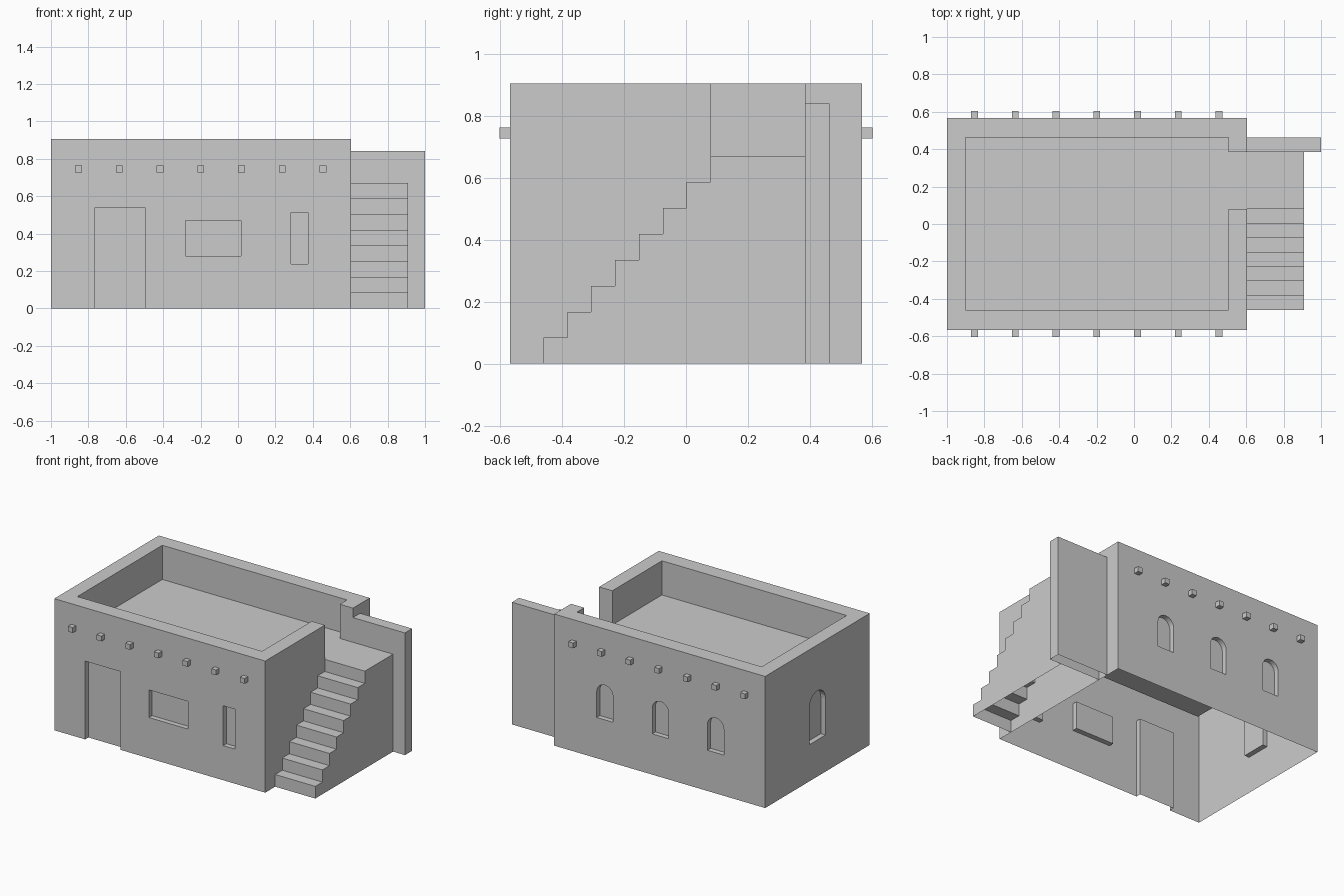
import bpy, bmesh, math

if "Cube" in bpy.data.objects:
    bpy.data.objects.remove(bpy.data.objects["Cube"])

X0, X1, Y, TOP, ROOF = -1.0, 0.605, 0.568, 0.905, 0.67
DEPTH = 0.035


def prism(name, outline, axis, a, b):
    """Extrude a 2D outline along an axis (0: yz, 1: xz, 2: xy) from a to b."""
    bm = bmesh.new()

    def point(p, t):
        co = list(p)
        co.insert(axis, t)
        return co
    face = bm.faces.new([bm.verts.new(point(p, a)) for p in outline])
    moved = bmesh.ops.extrude_face_region(bm, geom=[face])["geom"]
    shift = [0, 0, 0]
    shift[axis] = b - a
    bmesh.ops.translate(bm, vec=shift, verts=[v for v in moved if isinstance(v, bmesh.types.BMVert)])
    bmesh.ops.recalc_face_normals(bm, faces=bm.faces)
    mesh = bpy.data.meshes.new(name)
    bm.to_mesh(mesh)
    bm.free()
    obj = bpy.data.objects.new(name, mesh)
    bpy.context.collection.objects.link(obj)
    return obj


def rect(u0, u1, v0, v1):
    return [(u0, v0), (u1, v0), (u1, v1), (u0, v1)]


def arch(center, radius, sill, spring, n=12):
    curve = [(center + radius * math.cos(math.pi * i / n),
              spring + radius * math.sin(math.pi * i / n)) for i in range(n + 1)]
    return [(center - radius, sill), (center + radius, sill)] + curve


def cut(obj, cutter):
    cutter.hide_render = True
    mod = obj.modifiers.new("cut", "BOOLEAN")
    mod.operation = "DIFFERENCE"
    mod.solver = "EXACT"
    mod.object = cutter
    bpy.context.view_layer.objects.active = obj
    bpy.ops.object.modifier_apply(modifier=mod.name)
    bpy.data.objects.remove(cutter)


def open_side(obj, axis, value):
    """Remove the faces lying in one plane: open undersides and hidden joints."""
    bm = bmesh.new()
    bm.from_mesh(obj.data)
    flat = [f for f in bm.faces if all(abs(v.co[axis] - value) < 1e-4 for v in f.verts)]
    bmesh.ops.delete(bm, geom=flat, context="FACES")
    bm.to_mesh(obj.data)
    bm.free()


# House body
house = prism("house_walls", rect(X0, X1, -Y, Y), 2, 0, TOP)

# Sunken roof terrace, with a gap in the parapet at the stair landing
terrace = [(-0.9, -0.46), (0.505, -0.46), (0.505, 0.08), (0.7, 0.08),
           (0.7, 0.385), (0.505, 0.385), (0.505, 0.463), (-0.9, 0.463)]
cut(house, prism("terrace_cutter", terrace, 2, ROOF, 1.1))

# Front door and windows
for opening in (rect(-0.765, -0.497, -0.1, 0.538),
                rect(-0.28, 0.016, 0.28, 0.47),
                rect(0.284, 0.374, 0.238, 0.512)):
    cut(house, prism("front_cutter", opening, 1, -Y - 0.1, -Y + DEPTH))

# Arched windows in the back and left walls
for x in (-0.623, -0.203, 0.22):
    cut(house, prism("back_cutter", arch(x, 0.062, 0.28, 0.457), 1, Y - DEPTH, Y + 0.1))
cut(house, prism("left_cutter", arch(0, 0.087, 0.252, 0.503), 0, X0 - 0.1, X0 + DEPTH))
open_side(house, 2, 0)

# Outside stair with landing
steps, going = 8, 0.077
profile = [(0.385, 0), (-0.46, 0)]
for i in range(steps):
    y, z = -0.46 + i * going, (i + 1) * ROOF / steps
    profile += [(y, z), (y + going if i < steps - 1 else 0.385, z)]
    
stair = prism("stair", profile, 0, X1, 0.91)
for axis, value in ((0, X1), (1, 0.385), (2, 0)):
    open_side(stair, axis, value)

# Wall behind the stair
screen = prism("stair_wall", rect(X1, 1.0, 0.385, 0.463), 2, 0, 0.84)
open_side(screen, 0, X1)
open_side(screen, 2, 0)

# Projecting roof beam ends, front and back
for i in range(7):
    x = -0.853 + i * 0.218
    for side, label in ((-1, "front"), (1, "back")):
        beam = prism(f"{label}_beam_{i + 1}", rect(x - 0.018, x + 0.018, 0.727, 0.763),
                     1, side * Y, side * 0.603)
        open_side(beam, 1, side * Y)
